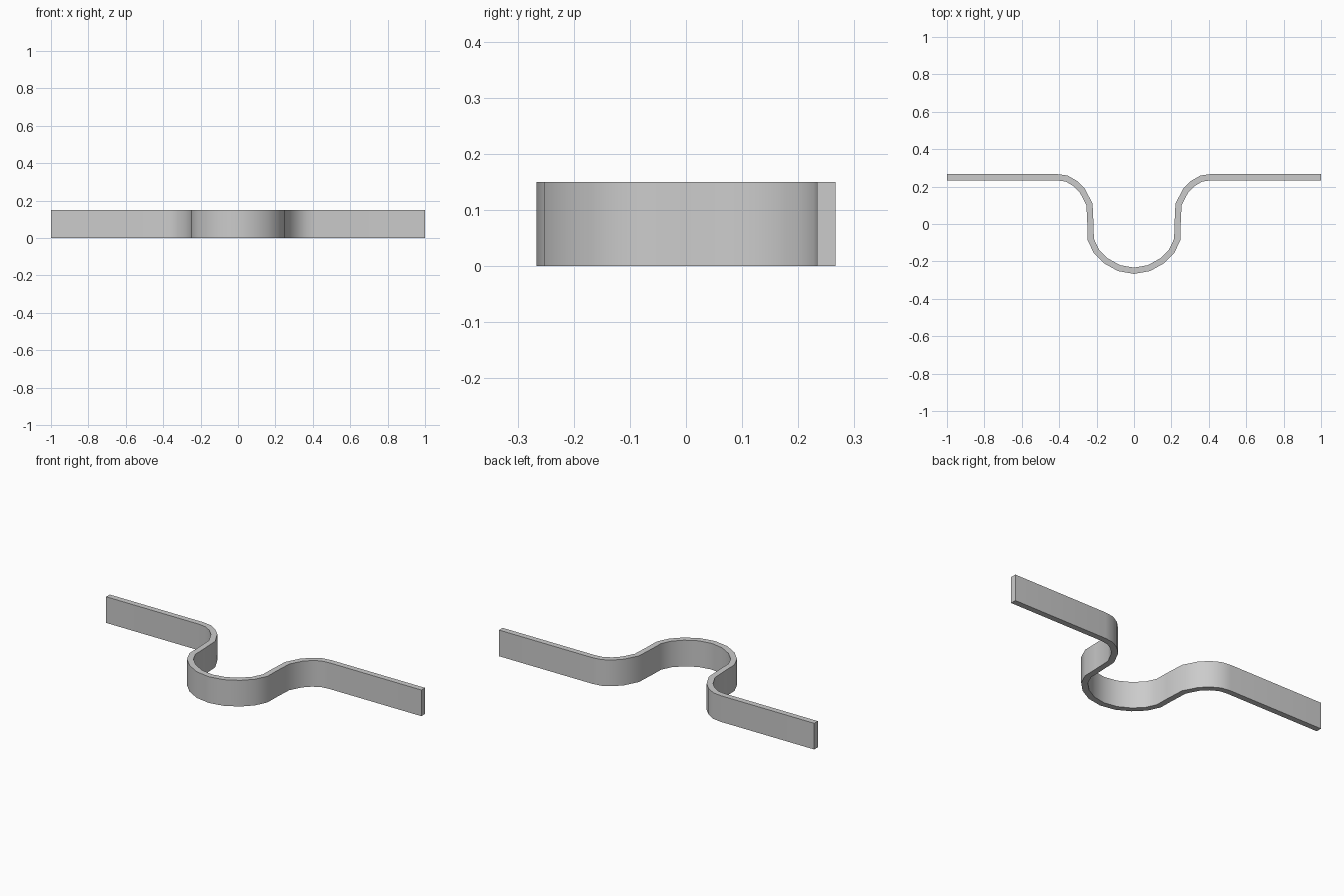
import bpy, bmesh, math
from mathutils import Vector

if "Cube" in bpy.data.objects:
    bpy.data.objects.remove(bpy.data.objects["Cube"])

HEIGHT, HALF_T = 0.15, 0.0165

# Centre line of the left half, seen from above: flat arm, shoulder, round cup
half = [(-1, 0.25), (-0.41, 0.25), (-0.36, 0.243), (-0.315, 0.217),
        (-0.276, 0.178), (-0.238, 0.105), (-0.233, 0.0), (-0.231, -0.083),
        (-0.202, -0.145), (-0.15, -0.197), (-0.08, -0.236)]
path = [Vector(p) for p in half + [(0, -0.25)] + [(-x, y) for x, y in reversed(half)]]


def mitre(i):
    """Sideways offset at a path point that keeps the strip's thickness even."""
    a = (path[i] - path[max(i - 1, 0)]).normalized()
    b = (path[min(i + 1, len(path) - 1)] - path[i]).normalized()
    t = (a + b).normalized()
    ref = a if a.length else b
    return Vector((-t.y, t.x)) * HALF_T / max(t.dot(ref), 0.5)


# Strip: rectangular cross-sections joined along the path
bm = bmesh.new()
rings = []
for i, p in enumerate(path):
    o = mitre(i)
    rings.append([bm.verts.new((*(p + o * s), z))
                  for s, z in ((-1, 0), (1, 0), (1, HEIGHT), (-1, HEIGHT))])
for r, q in zip(rings, rings[1:]):
    for k in range(4):
        n = (k + 1) % 4
        bm.faces.new((r[k], r[n], q[n], q[k]))
bm.faces.new(rings[0])
bm.faces.new(rings[-1])
bmesh.ops.recalc_face_normals(bm, faces=bm.faces)

mesh = bpy.data.meshes.new("bent_strip")
bm.to_mesh(mesh)
bm.free()
strip = bpy.data.objects.new("bent_strip", mesh)
bpy.context.collection.objects.link(strip)

# Smooth bends, crisp rims
bpy.context.view_layer.objects.active = strip
strip.select_set(True)
bpy.ops.object.shade_smooth_by_angle(angle=math.radians(40))
